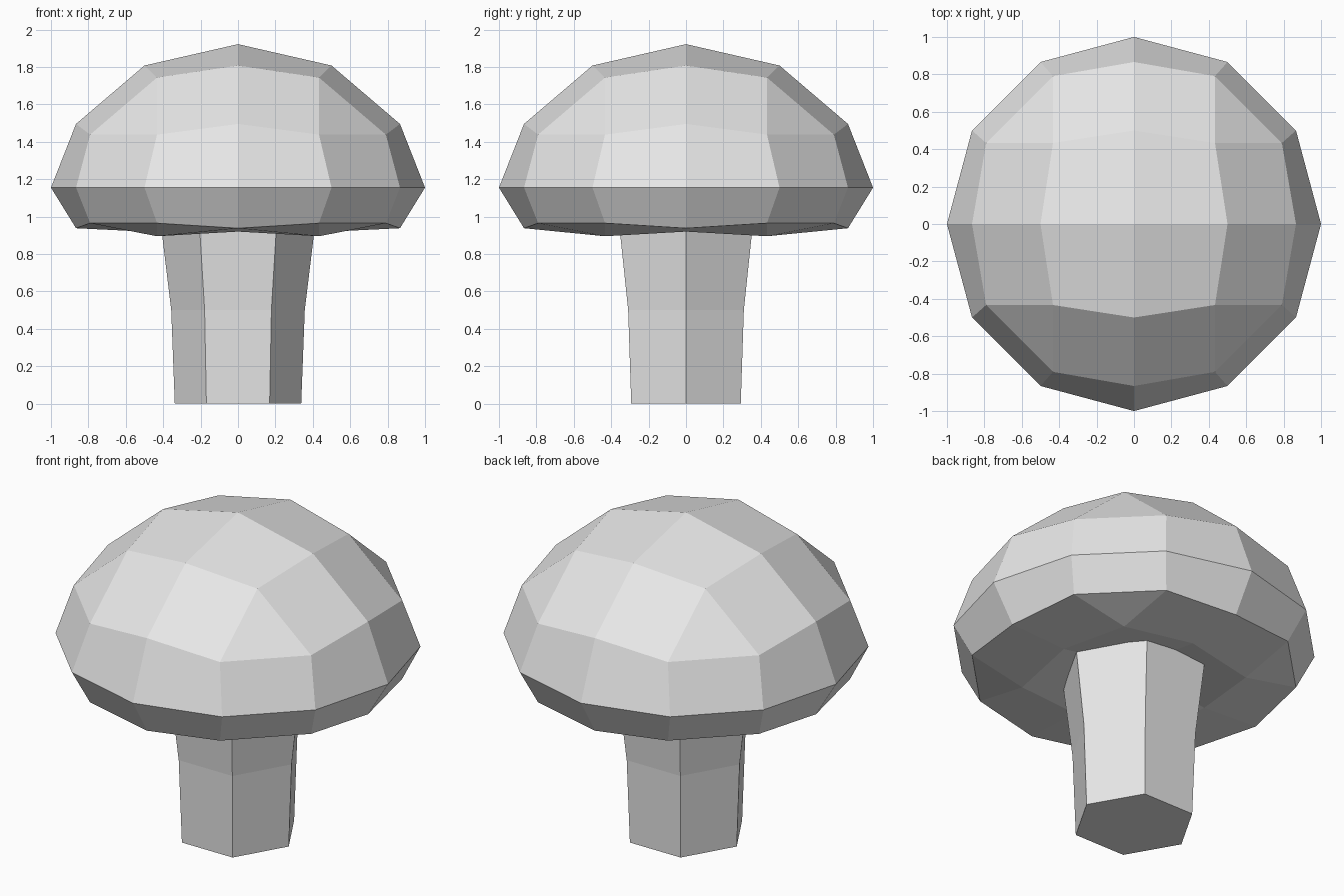
import bpy, bmesh, math
from itertools import product
from mathutils import Vector

cube = bpy.data.objects.get("Cube")
if cube:
    bpy.data.objects.remove(cube)

mat = bpy.data.materials.new("pale_grey")
mat.use_nodes = True
mat.diffuse_color = (0.8, 0.8, 0.8, 1)
mat.node_tree.nodes["Principled BSDF"].inputs["Base Color"].default_value = (0.8, 0.8, 0.8, 1)


def finish(bm, name):
    bmesh.ops.remove_doubles(bm, verts=bm.verts, dist=0.001)
    bmesh.ops.recalc_face_normals(bm, faces=bm.faces)
    mesh = bpy.data.meshes.new(name)
    bm.to_mesh(mesh)
    bm.free()
    mesh.materials.append(mat)
    obj = bpy.data.objects.new(name, mesh)
    bpy.context.collection.objects.link(obj)
    return obj


C30 = math.sqrt(3) / 2
LOW, HIGH = C30 / 2, math.sqrt(0.625)


def point(axis_a, a, axis_b, b, rest=0.0):
    """Vector with two chosen components, the third set to rest."""
    v = Vector((rest, rest, rest))
    v[axis_a], v[axis_b] = a, b
    return v


# Underside height of the cap by distance below the rim plane
UNDER = [(0, 1.155), (LOW, 0.965), (0.5, 0.938), (HIGH, 0.895), (C30, 0.92), (1, 1.0)]


def cap_height(s):
    if s > 0.1:
        return 1.922 - 0.853 * (1 - s)
    return min(UNDER, key=lambda row: abs(row[0] + s))[1]


# Cap: each octant of a ball has three corner quads, three edge quads and a triangle
bm = bmesh.new()
for signs in product((1, -1), repeat=3):
    faces = [[point(i, HIGH, (i + 1) % 3, LOW, LOW) for i in range(3)]]
    for i in range(3):
        j, k = (i + 1) % 3, (i + 2) % 3
        inner_i = point(i, HIGH, j, LOW, LOW)
        inner_j = point(j, HIGH, i, LOW, LOW)
        edge_i, edge_j = point(i, C30, j, 0.5), point(i, 0.5, j, C30)
        faces.append([point(i, 1, j, 0), edge_i, inner_i, point(i, C30, k, 0.5)])
        faces.append([edge_i, edge_j, inner_j, inner_i])
    for face in faces:
        corners = [Vector(c * s for c, s in zip(p, signs)) for p in face]
        bm.faces.new([bm.verts.new((p.x, p.y, cap_height(p.z))) for p in corners])
finish(bm, "mushroom_cap")

# Stem: six-sided, flaring towards the cap
bm = bmesh.new()
rings = []
for radius, z in [(0.338, 0), (0.357, 0.5), (0.42, 1.02)]:
    rings.append([bm.verts.new((radius * math.cos(a), radius * math.sin(a), z))
                  for a in (math.radians(60 * n) for n in range(6))])
for low, high in zip(rings, rings[1:]):
    for n in range(6):
        m = (n + 1) % 6
        bm.faces.new((low[n], low[m], high[m], high[n]))
bm.faces.new(rings[0])
bm.faces.new(rings[-1])
finish(bm, "mushroom_stem")
